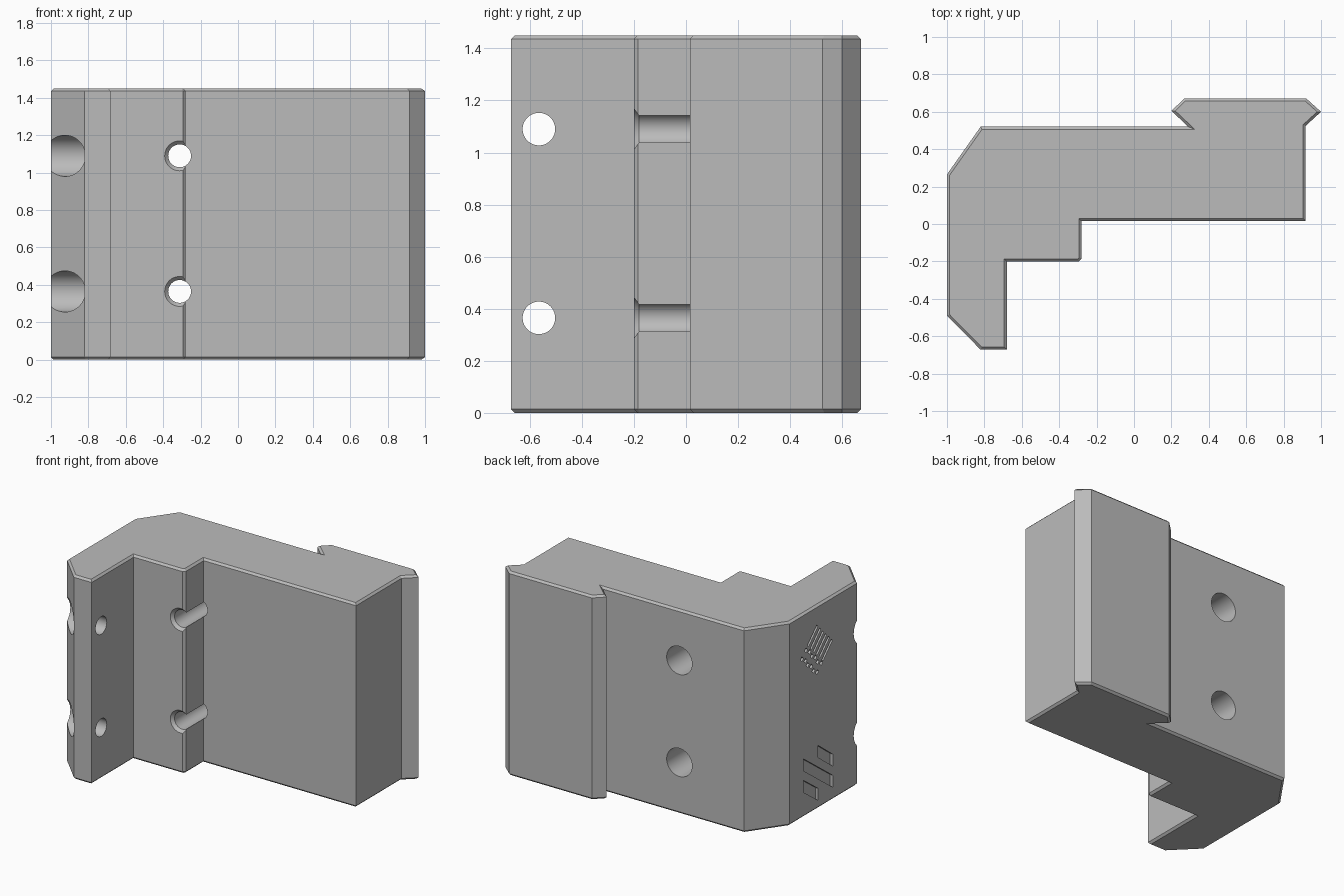
import bpy, bmesh, math
from mathutils import Vector

cube = bpy.data.objects.get("Cube")
if cube:
    bpy.data.objects.remove(cube, do_unlink=True)

HEIGHT, CHAMFER = 1.45, 0.014
HOLE_LEVELS = (0.365, 1.09)

grey = bpy.data.materials.new("plain grey")
grey.use_nodes = True
grey.diffuse_color = (0.5, 0.5, 0.5, 1)
grey.node_tree.nodes["Principled BSDF"].inputs["Base Color"].default_value = (0.5, 0.5, 0.5, 1)


def finish(bm, name):
    bmesh.ops.recalc_face_normals(bm, faces=bm.faces)
    mesh = bpy.data.meshes.new(name)
    bm.to_mesh(mesh)
    bm.free()
    mesh.materials.append(grey)
    obj = bpy.data.objects.new(name, mesh)
    bpy.context.collection.objects.link(obj)
    return obj


def add_prism(bm, points, direction):
    """Extrude a closed outline of 3D points."""
    face = bm.faces.new([bm.verts.new(p) for p in points])
    ext = bmesh.ops.extrude_face_region(bm, geom=[face])
    moved = [g for g in ext["geom"] if isinstance(g, bmesh.types.BMVert)]
    bmesh.ops.translate(bm, verts=moved, vec=direction)


def add_lathe(bm, profile, place, sides=48):
    """Revolve (distance, radius) steps; place maps (distance, u, v) to 3D."""
    rings = []
    for t, r in profile:
        angles = [2 * math.pi * i / sides for i in range(sides)]
        rings.append([bm.verts.new(place(t, r * math.cos(a), r * math.sin(a))) for a in angles])
    for a, b in zip(rings, rings[1:]):
        for i in range(sides):
            j = (i + 1) % sides
            bm.faces.new((a[i], a[j], b[j], b[i]))
    bm.faces.new(rings[0])
    bm.faces.new(rings[-1])


def cut(target, cutter):
    cutter.hide_render = True
    mod = target.modifiers.new(cutter.name, "BOOLEAN")
    mod.operation, mod.solver, mod.object = "DIFFERENCE", "EXACT", cutter
    bpy.context.view_layer.objects.active = target
    bpy.ops.object.modifier_apply(modifier=mod.name)
    bpy.data.objects.remove(cutter, do_unlink=True)


# Bracket body: stepped profile with a dovetail rail, rims chamfered
outline = [(-1, 0.265), (-0.82, 0.52), (0.29, 0.52), (0.2, 0.605), (0.27, 0.672),
           (0.92, 0.672), (1, 0.6), (0.918, 0.525), (0.918, 0.015), (-0.28, 0.015),
           (-0.28, -0.185), (-0.295, -0.2), (-0.68, -0.2), (-0.68, -0.672),
           (-0.82, -0.672), (-1, -0.49)]
bm = bmesh.new()
add_prism(bm, [(x, y, 0) for x, y in outline], Vector((0, 0, HEIGHT)))
bmesh.ops.recalc_face_normals(bm, faces=bm.faces)
rims = [e for e in bm.edges if abs(e.verts[0].co.z - e.verts[1].co.z) < 0.01]
bmesh.ops.bevel(bm, geom=rims, offset=CHAMFER, segments=1, affect="EDGES", profile=0.5)
body = finish(bm, "bracket_body")

# Counterbored screw holes, front to back and side to side
back_bore = [(-0.3, 0.08), (-0.2, 0.08), (-0.18, 0.061), (0.2, 0.061), (0.2, 0.1), (0.6, 0.1)]
side_bore = [(-1.1, 0.11), (-0.82, 0.11), (-0.82, 0.0625), (-0.6, 0.0625)]
bm = bmesh.new()
for z in HOLE_LEVELS:
    add_lathe(bm, back_bore, lambda t, u, v: (-0.312 + u, t, z + v))
    add_lathe(bm, side_bore, lambda t, u, v: (t, -0.565 + u, z + v))
cut(body, finish(bm, "screw_hole_cutter"))

# Shallow slanted slots low on the outer side
INWARD = Vector((0.07, 0, 0))
bm = bmesh.new()
for y0, z0, y1, z1 in ((0.11, 0.265, -0.055, 0.145), (0.11, 0.418, -0.22, 0.175),
                       (-0.055, 0.45, -0.22, 0.325)):
    corners = [(y0, z0), (y1, z1), (y1, z1 - 0.085), (y0, z0 - 0.085)]
    add_prism(bm, [(-1.05, y, z) for y, z in corners], INWARD)

# Diamond of engraved strips and dots high on the outer side
centre, s = Vector((-0.04, 1.135)), math.sqrt(0.5)
along, across = Vector((-s, s)), Vector((-s, -s))


def add_cell(a, b, length, width):
    mid = centre + along * a + across * b
    p, q = along * length / 2, across * width / 2
    add_prism(bm, [(-1.05, v.x, v.y) for v in (mid - p - q, mid + p - q, mid + p + q, mid - p + q)],
              INWARD)


for i in range(6):
    b = -0.115 + i * 0.046
    add_cell(0.05, b, 0.15, 0.018)
    for j in range(2):
        add_cell(-0.12 + j * 0.065 + 0.01 * (i % 2), b, 0.025, 0.025)
cut(body, finish(bm, "engraving_cutter"))

# Smooth bores, crisp edges
body.select_set(True)
bpy.context.view_layer.objects.active = body
bpy.ops.object.shade_smooth_by_angle(angle=math.radians(25))
